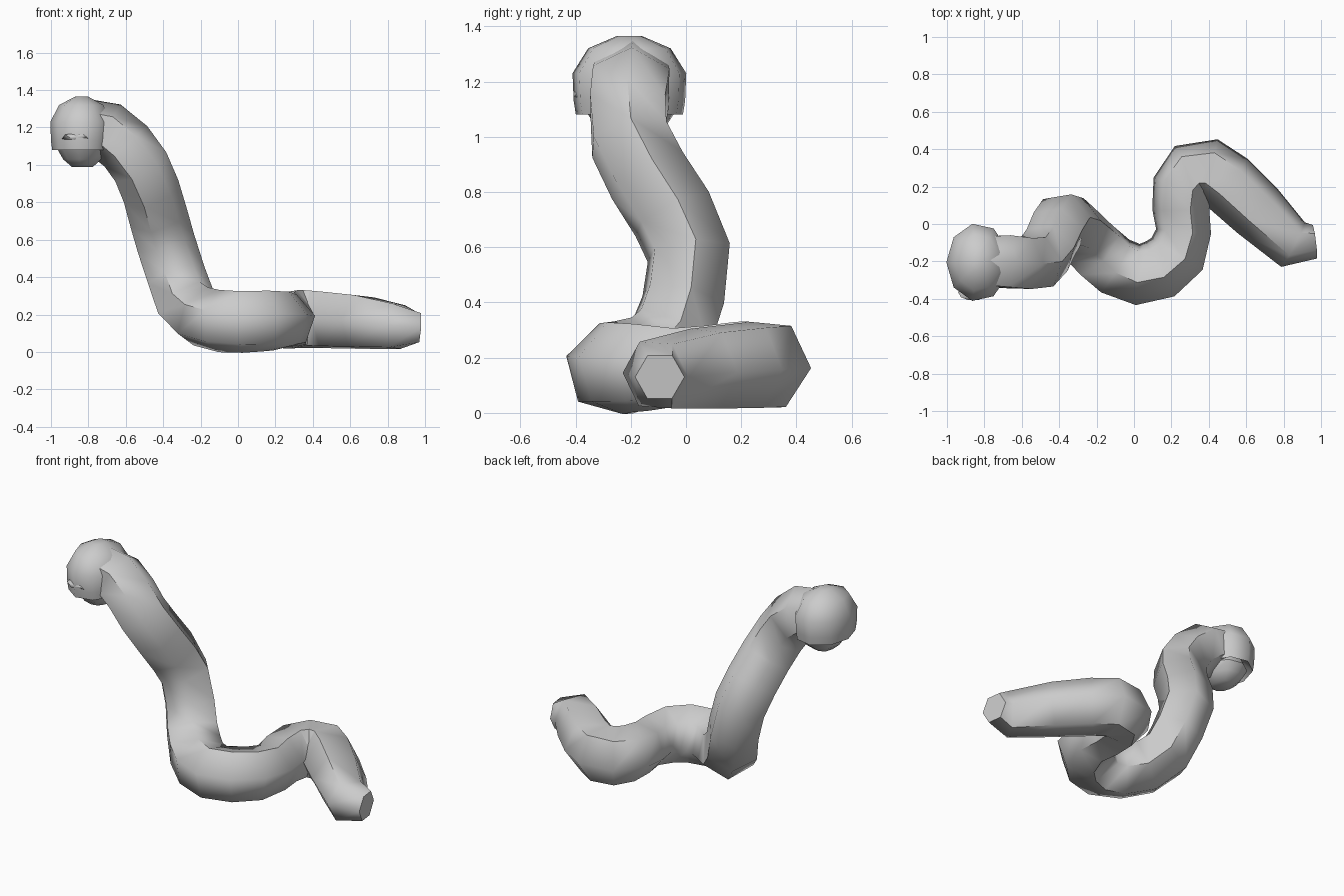
import bpy, bmesh, math
from mathutils import Vector

if "Cube" in bpy.data.objects:
    bpy.data.objects.remove(bpy.data.objects["Cube"])


def finish(bm, name, angle=50):
    bmesh.ops.recalc_face_normals(bm, faces=bm.faces)
    mesh = bpy.data.meshes.new(name)
    bm.to_mesh(mesh)
    bm.free()
    obj = bpy.data.objects.new(name, mesh)
    bpy.context.collection.objects.link(obj)
    bpy.ops.object.select_all(action='DESELECT')
    obj.select_set(True)
    bpy.context.view_layer.objects.active = obj
    bpy.ops.object.shade_smooth_by_angle(angle=math.radians(angle))
    return obj


def loft(rings, name, angle=50):
    bm = bmesh.new()
    loops = [[bm.verts.new(p) for p in ring] for ring in rings]
    n = len(loops[0])
    for a, b in zip(loops, loops[1:]):
        for i in range(n):
            j = (i + 1) % n
            bm.faces.new((a[i], a[j], b[j], b[i]))
    bm.faces.new(loops[0])
    bm.faces.new(loops[-1])
    return finish(bm, name, angle)


def tube(path, name, sides=6):
    pts = [Vector(p[:3]) for p in path]
    side, rings = None, []
    for i, p in enumerate(pts):
        t = (pts[min(i + 1, len(pts) - 1)] - pts[max(i - 1, 0)]).normalized()
        # carry the side direction along so the hexagon does not twist
        side = t.cross(Vector((0, 0, 1))) if side is None else side - t * side.dot(t)
        side.normalize()
        up = side.cross(t)
        r = path[i][3]
        rings.append([p + r * (math.cos(a) * side + math.sin(a) * up)
                      for a in (2 * math.pi * k / sides for k in range(sides))])
    return loft(rings, name, 60)


# body: tail tip, S-bends on the ground, rising neck (x, y, z, radius)
tube([
    (0.968, -0.095, 0.13, 0.09), (0.85, -0.11, 0.137, 0.135),
    (0.66, 0.07, 0.16, 0.16), (0.50, 0.22, 0.17, 0.168),
    (0.40, 0.29, 0.175, 0.17), (0.31, 0.275, 0.175, 0.17),
    (0.26, 0.20, 0.175, 0.165), (0.25, 0.08, 0.17, 0.155),
    (0.265, -0.04, 0.165, 0.15), (0.23, -0.16, 0.165, 0.165),
    (0.14, -0.24, 0.165, 0.17), (0.02, -0.27, 0.16, 0.17),
    (-0.10, -0.225, 0.165, 0.17), (-0.20, -0.14, 0.19, 0.17),
    (-0.28, -0.06, 0.27, 0.165), (-0.33, -0.01, 0.41, 0.16),
    (-0.385, 0.01, 0.58, 0.16), (-0.425, -0.05, 0.72, 0.16),
    (-0.465, -0.14, 0.86, 0.158), (-0.52, -0.205, 0.99, 0.157),
    (-0.60, -0.21, 1.10, 0.157), (-0.70, -0.20, 1.18, 0.16),
    (-0.80, -0.20, 1.20, 0.15),
], "body")


def stacked(levels, name, cx, cy, rx, ry, sides=9):
    loft([[(cx + s * rx * math.cos(a), cy + s * ry * math.sin(a), z)
           for a in (2 * math.pi * (k + 0.5) / sides for k in range(sides))]
          for z, s in levels], name)


# rounded upper head, overhanging the mouth
stacked([(1.13, 0.7), (1.08, 0.96), (1.13, 1.0), (1.23, 1.02), (1.32, 0.74), (1.365, 0.22)],
        "upper_head", -0.835, -0.205, 0.165, 0.205)

# smaller lower jaw
stacked([(0.99, 0.42), (1.03, 0.75), (1.08, 0.95), (1.13, 0.8)],
        "lower_jaw", -0.83, -0.20, 0.14, 0.165)


# thin lip on the front corner of the face
bm = bmesh.new()
bmesh.ops.create_icosphere(bm, subdivisions=1, radius=1)
for v in bm.verts:
    v.co = Vector((v.co.x * 0.09 - 0.86, v.co.y * 0.05 - 0.365, v.co.z * 0.025 + 1.15))
finish(bm, "lip")
